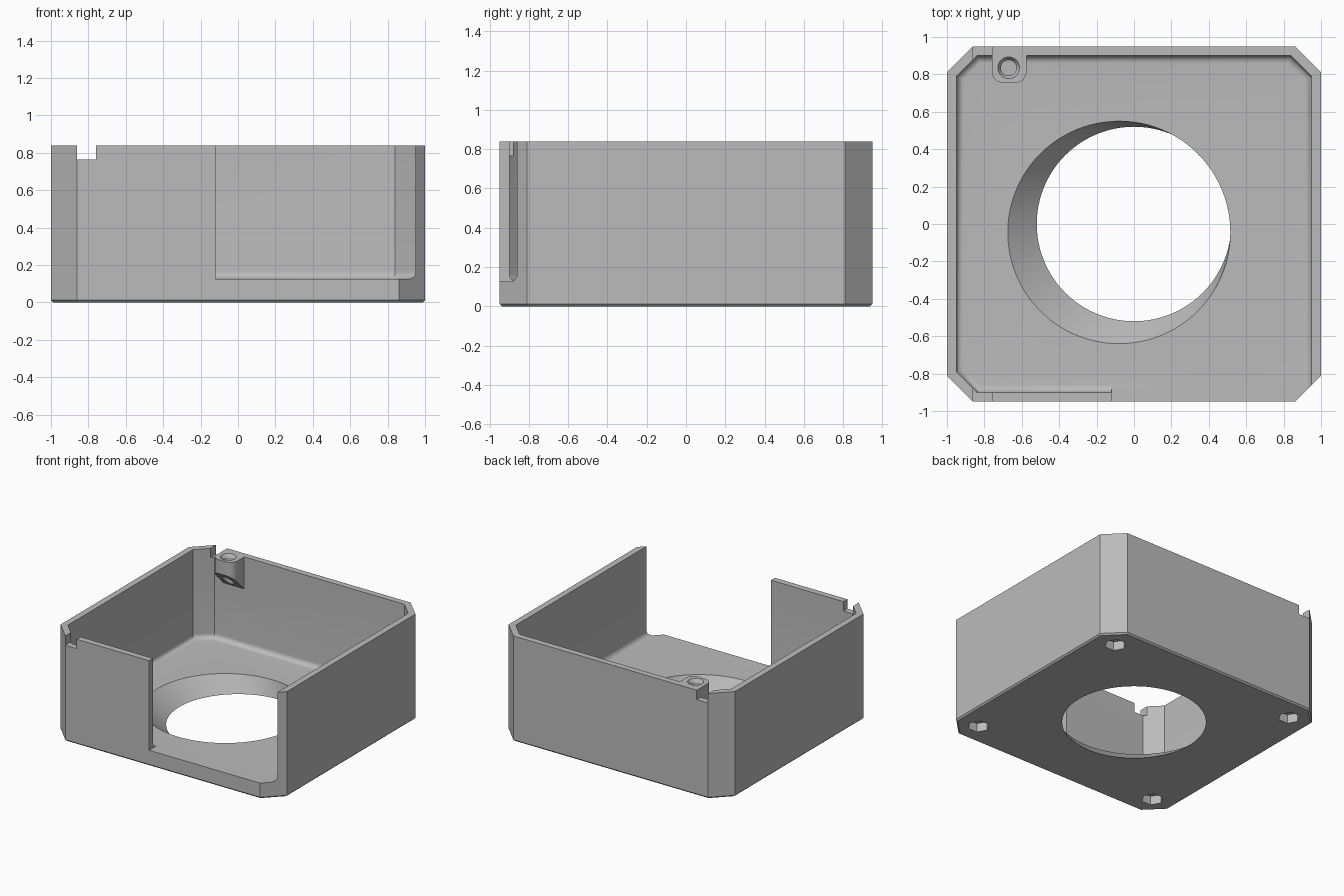
import bpy, bmesh
from math import pi, sin, cos

cube = bpy.data.objects.get("Cube")
if cube:
    bpy.data.objects.remove(cube, do_unlink=True)

grey = bpy.data.materials.new("plain grey")
grey.use_nodes = True
grey.diffuse_color = (0.5, 0.5, 0.5, 1)
grey.node_tree.nodes["Principled BSDF"].inputs["Base Color"].default_value = (0.5, 0.5, 0.5, 1)

HEIGHT, FLOOR, WALL, FILLET = 0.84, 0.125, 0.05, 0.04
TOP = HEIGHT + 0.2


def loft(name, rings):
    """Closed solid through rings that have equal numbers of points."""
    bm = bmesh.new()
    loops = [[bm.verts.new(p) for p in ring] for ring in rings]
    n = len(loops[0])
    for a, b in zip(loops, loops[1:]):
        for i in range(n):
            j = (i + 1) % n
            bm.faces.new((a[i], a[j], b[j], b[i]))
    bm.faces.new(loops[0][::-1])
    bm.faces.new(loops[-1])
    bmesh.ops.recalc_face_normals(bm, faces=bm.faces)
    mesh = bpy.data.meshes.new(name)
    bm.to_mesh(mesh)
    bm.free()
    mesh.materials.append(grey)
    ob = bpy.data.objects.new(name, mesh)
    bpy.context.collection.objects.link(ob)
    return ob


def octagon(inset, z):
    """Rectangle with clipped corners, moved inwards by an even distance."""
    x, y = 1 - inset, 0.95 - inset
    c = 0.14 - inset * 0.586
    return [(x, c - y, z), (x, y - c, z), (x - c, y, z), (c - x, y, z),
            (-x, y - c, z), (-x, c - y, z), (c - x, -y, z), (x - c, -y, z)]


def circle(x, y, r, z, n=48):
    return [(x + r * cos(2 * pi * i / n), y + r * sin(2 * pi * i / n), z) for i in range(n)]


def box(name, x0, x1, y0, y1, z0, z1):
    return loft(name, [[(x0, y0, z), (x1, y0, z), (x1, y1, z), (x0, y1, z)] for z in (z0, z1)])


def arc(cx, cy, r, start, steps=8):
    return [(cx + r * cos(start + pi / 2 * i / steps),
             cy + r * sin(start + pi / 2 * i / steps)) for i in range(steps + 1)]


def combine(target, tool, operation="DIFFERENCE"):
    mod = target.modifiers.new(tool.name, "BOOLEAN")
    mod.operation, mod.solver, mod.object = operation, "EXACT", tool
    bpy.context.view_layer.objects.active = target
    bpy.ops.object.modifier_apply(modifier=mod.name)
    bpy.data.objects.remove(tool, do_unlink=True)


# Outer shell with a tiny bevel around the underside
case = loft("open_case", [octagon(0.012, 0), octagon(0, 0.012), octagon(0, HEIGHT)])

# Inner cavity with a rounded edge along the floor
rings = []
for i in range(9):
    a = pi / 2 * i / 8
    rings.append(octagon(WALL + FILLET * (1 - sin(a)), FLOOR + FILLET * (1 - cos(a))))
rings.append(octagon(WALL, TOP))
combine(case, loft("cavity", rings))

# Wide opening in the front wall, rounded at its lower corner
right = 1 - WALL
profile = [(-0.12, TOP), (-0.12, FLOOR)]
profile += arc(right - FILLET, FLOOR + FILLET, FILLET, -pi / 2) + [(right, TOP)]
combine(case, loft("front_opening", [[(x, y, z) for x, z in profile] for y in (-1.2, -0.7)]))

# Screw boss on the back wall with a sloping underside
outline = [(-0.76, 0.93)] + arc(-0.70, 0.815, 0.06, pi) + arc(-0.635, 0.815, 0.06, 1.5 * pi)
outline.append((-0.575, 0.93))
combine(case, loft("screw_boss", [[(x, y, 1.485 - y) for x, y in outline],
                                  [(x, y, HEIGHT) for x, y in outline]]), "UNION")
combine(case, loft("screw_hole", [circle(-0.67, 0.835, r, z) for r, z in
                                  ((0.042, 0.5), (0.042, 0.815), (0.058, HEIGHT), (0.058, TOP))]))

# Notches in the rims of the front and back walls
combine(case, box("rim_notch", -0.86, -0.76, -1.2, 1.2, 0.765, TOP))

# Slanted round hole through the floor
bottom, top = circle(0, 0, 0.52, 0, 96), circle(-0.08, -0.045, 0.595, FLOOR, 96)


def slide(t):
    return [tuple(p + (q - p) * t for p, q in zip(a, b)) for a, b in zip(bottom, top)]


combine(case, loft("floor_hole", [slide(-0.2), slide(1.1)]))

# Shallow round recesses in the floor
for x, y in ((0.77, 0.53), (-0.81, -0.575)):
    combine(case, loft("floor_recess", [circle(x, y, 0.057, z) for z in (FLOOR - 0.006, TOP)]))

# Six-sided pockets under the four corners
for x in (-0.82, 0.82):
    for y in (-0.77, 0.77):
        combine(case, loft("corner_pocket", [circle(x, y, 0.08, z, 6) for z in (-0.1, 0.07)]))

bpy.ops.object.select_all(action="DESELECT")
case.select_set(True)
bpy.context.view_layer.objects.active = case
bpy.ops.object.shade_smooth_by_angle(angle=pi / 6)
